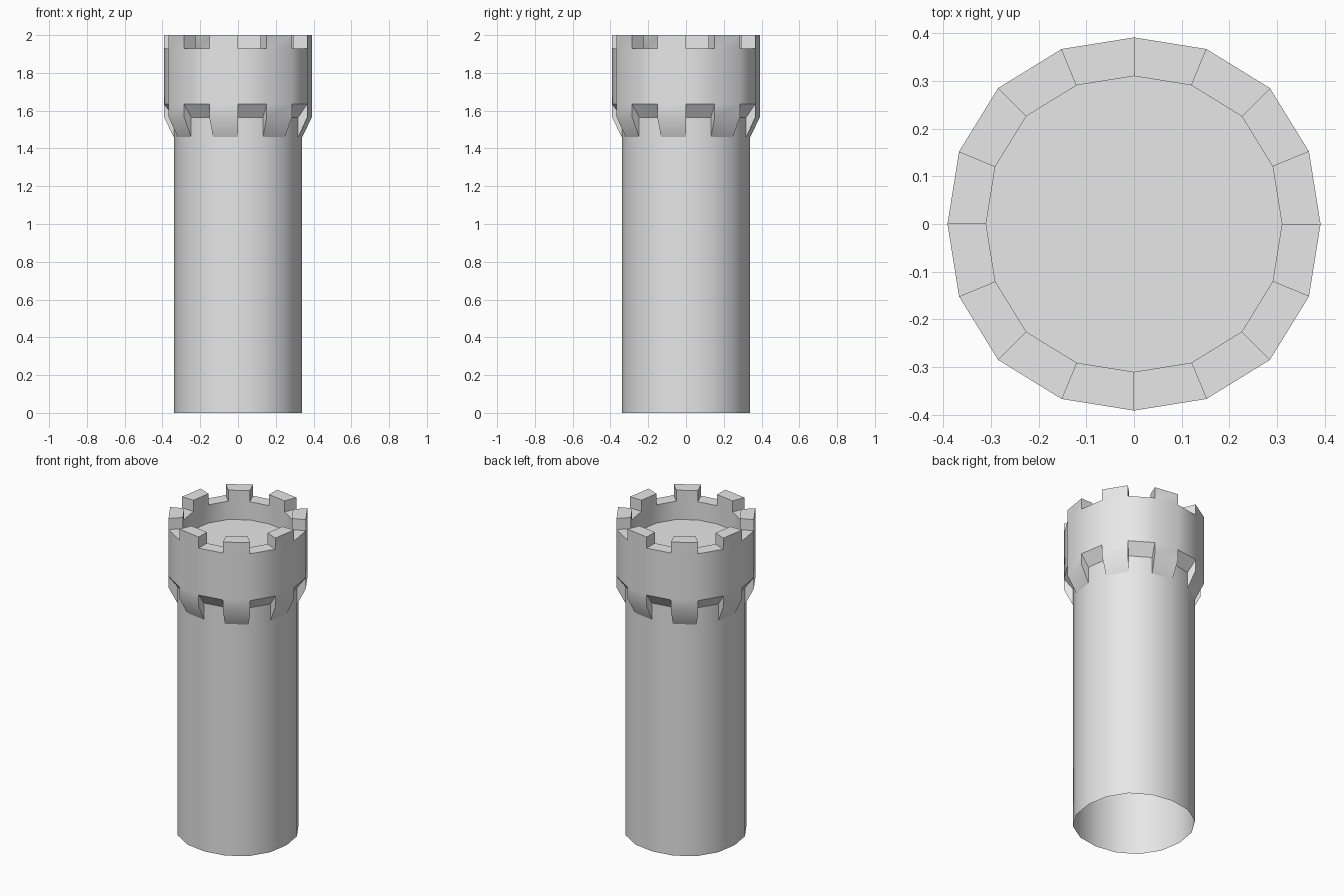
import bpy
import bmesh
import math

cube = bpy.data.objects.get("Cube")
if cube:
    bpy.data.objects.remove(cube, do_unlink=True)

SIDES = 16
WALL, OUTER, INNER = 0.34, 0.391, 0.31
CORBEL_FOOT, CORBEL_KNEE, RIM_BASE = 1.46, 1.565, 1.635
FLOOR, RIM, TOP = 1.815, 1.93, 2.0

stone = bpy.data.materials.new("grey_stone")
stone.use_nodes = True
grey = (0.8, 0.8, 0.8, 1)
stone.diffuse_color = grey
stone.node_tree.nodes["Principled BSDF"].inputs["Base Color"].default_value = grey


def point(step, rz):
    """Position on a slightly squared circle, from step and (radius, height)."""
    a = math.tau * (step % SIDES) / SIDES
    r = rz[0] * (1 + 0.03 * math.sin(2 * a) ** 2)
    return (r * math.cos(a), r * math.sin(a), rz[1])


def face(bm, points):
    bm.faces.new([bm.verts.new(p) for p in points])


def sweep(bm, step, profile):
    """Sweep a profile across one side of the tower."""
    for a, b in zip(profile, profile[1:]):
        face(bm, [point(step, a), point(step + 1, a), point(step + 1, b), point(step, b)])


def end_caps(bm, step, outline):
    """Close both ends of a block that fills one side."""
    face(bm, [point(step, p) for p in outline])
    face(bm, [point(step + 1, p) for p in reversed(outline)])


def finish(name, bm):
    bmesh.ops.remove_doubles(bm, verts=bm.verts, dist=0.0001)
    mesh = bpy.data.meshes.new(name)
    bm.to_mesh(mesh)
    bm.free()
    mesh.materials.append(stone)
    obj = bpy.data.objects.new(name, mesh)
    bpy.context.collection.objects.link(obj)
    bpy.ops.object.select_all(action="DESELECT")
    obj.select_set(True)
    bpy.context.view_layer.objects.active = obj
    bpy.ops.object.shade_smooth_by_angle(angle=math.radians(30))


# Open-bottomed round wall
bm = bmesh.new()
for i in range(SIDES):
    sweep(bm, i, [(WALL, 0), (WALL, CORBEL_KNEE)])
finish("tower_wall", bm)

# Overhanging head: corbels and merlons on every second side
bm = bmesh.new()
for i in range(SIDES):
    foot, knee = (WALL, CORBEL_FOOT), (OUTER, CORBEL_KNEE)
    shoulder, base = (WALL, CORBEL_KNEE), (OUTER, RIM_BASE)
    rim_out, rim_in = (OUTER, RIM), (INNER, RIM)
    top_out, top_in = (OUTER, TOP), (INNER, TOP)
    if i % 2:
        sweep(bm, i, [foot, knee, base, rim_out, top_out, top_in, rim_in, (INNER, FLOOR)])
        end_caps(bm, i, [foot, knee, base, shoulder])
        end_caps(bm, i, [rim_in, rim_out, top_out, top_in])
    else:
        sweep(bm, i, [shoulder, base, rim_out, rim_in, (INNER, FLOOR)])
finish("battlement", bm)

# Floor inside the parapet
bm = bmesh.new()
face(bm, [point(i, (INNER, FLOOR)) for i in range(SIDES)])
finish("roof_floor", bm)
